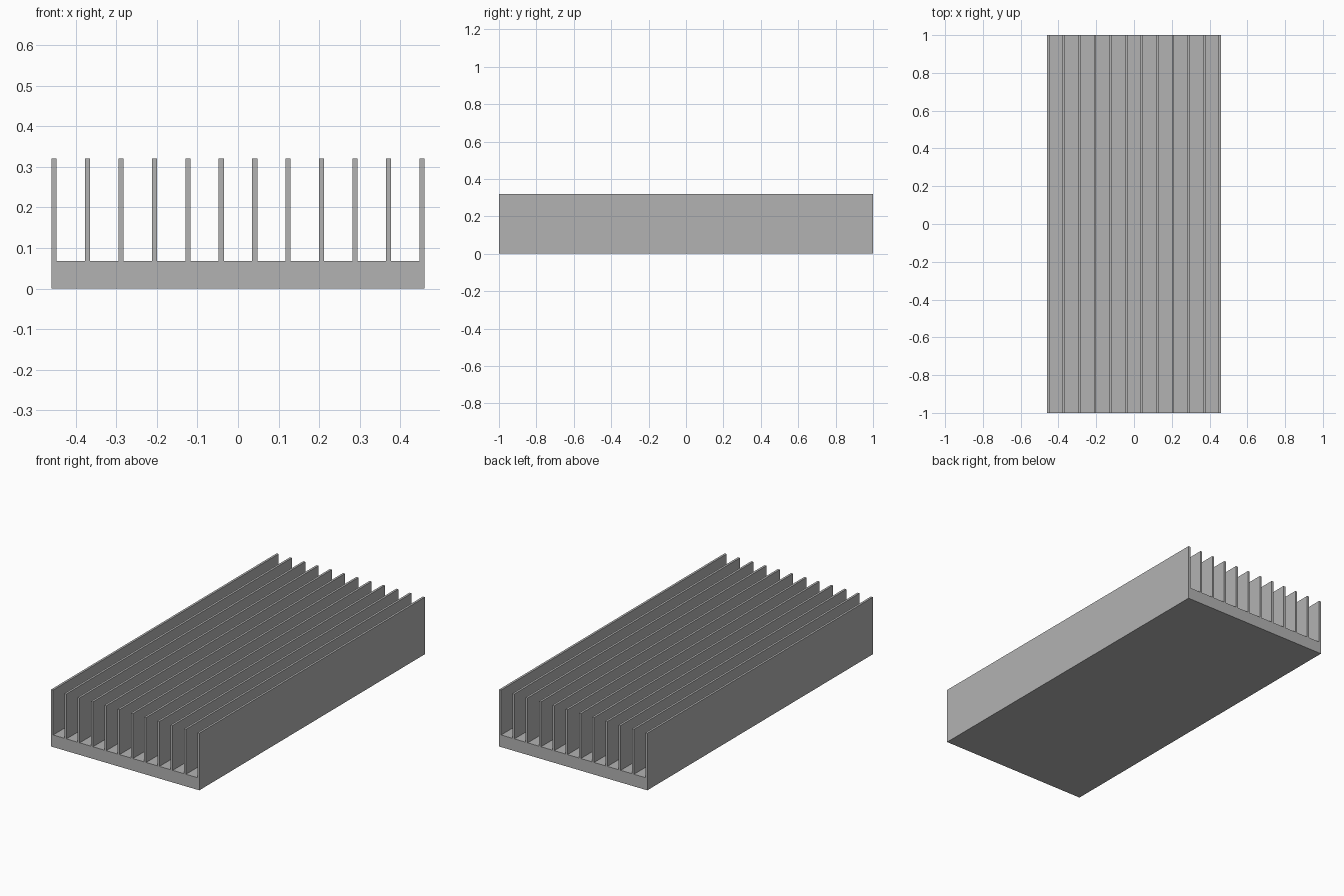
import bpy
import bmesh
from mathutils import Vector

cube = bpy.data.objects.get("Cube")
if cube:
    bpy.data.objects.remove(cube, do_unlink=True)

HALF_WIDTH, HALF_LENGTH = 0.46, 1.0
BASE_TOP, FIN_TOP = 0.068, 0.32
FIN_COUNT, FIN_THICKNESS = 12, 0.0125

# Plain grey metal
metal = bpy.data.materials.new("grey_metal")
metal.use_nodes = True
grey = (0.45, 0.45, 0.45, 1)
metal.diffuse_color = grey
metal.node_tree.nodes["Principled BSDF"].inputs["Base Color"].default_value = grey

# Comb-shaped cross-section: base plate with evenly spaced upright fins
profile = [(HALF_WIDTH, 0), (-HALF_WIDTH, 0)]
pitch = (2 * HALF_WIDTH - FIN_THICKNESS) / (FIN_COUNT - 1)
for i in range(FIN_COUNT):
    left = -HALF_WIDTH + i * pitch
    right = left + FIN_THICKNESS
    if i > 0:
        profile.append((left, BASE_TOP))
    profile += [(left, FIN_TOP), (right, FIN_TOP)]
    if i < FIN_COUNT - 1:
        profile.append((right, BASE_TOP))

# Extrude the cross-section along the full length
bm = bmesh.new()
face = bm.faces.new([bm.verts.new((x, -HALF_LENGTH, z)) for x, z in profile])
result = bmesh.ops.extrude_face_region(bm, geom=[face], use_keep_orig=True)
moved = [v for v in result["geom"] if isinstance(v, bmesh.types.BMVert)]
bmesh.ops.translate(bm, verts=moved, vec=Vector((0, 2 * HALF_LENGTH, 0)))
bmesh.ops.recalc_face_normals(bm, faces=bm.faces)

mesh = bpy.data.meshes.new("finned_heat_sink")
bm.to_mesh(mesh)
bm.free()
mesh.materials.append(metal)
heat_sink = bpy.data.objects.new("finned_heat_sink", mesh)
bpy.context.collection.objects.link(heat_sink)
